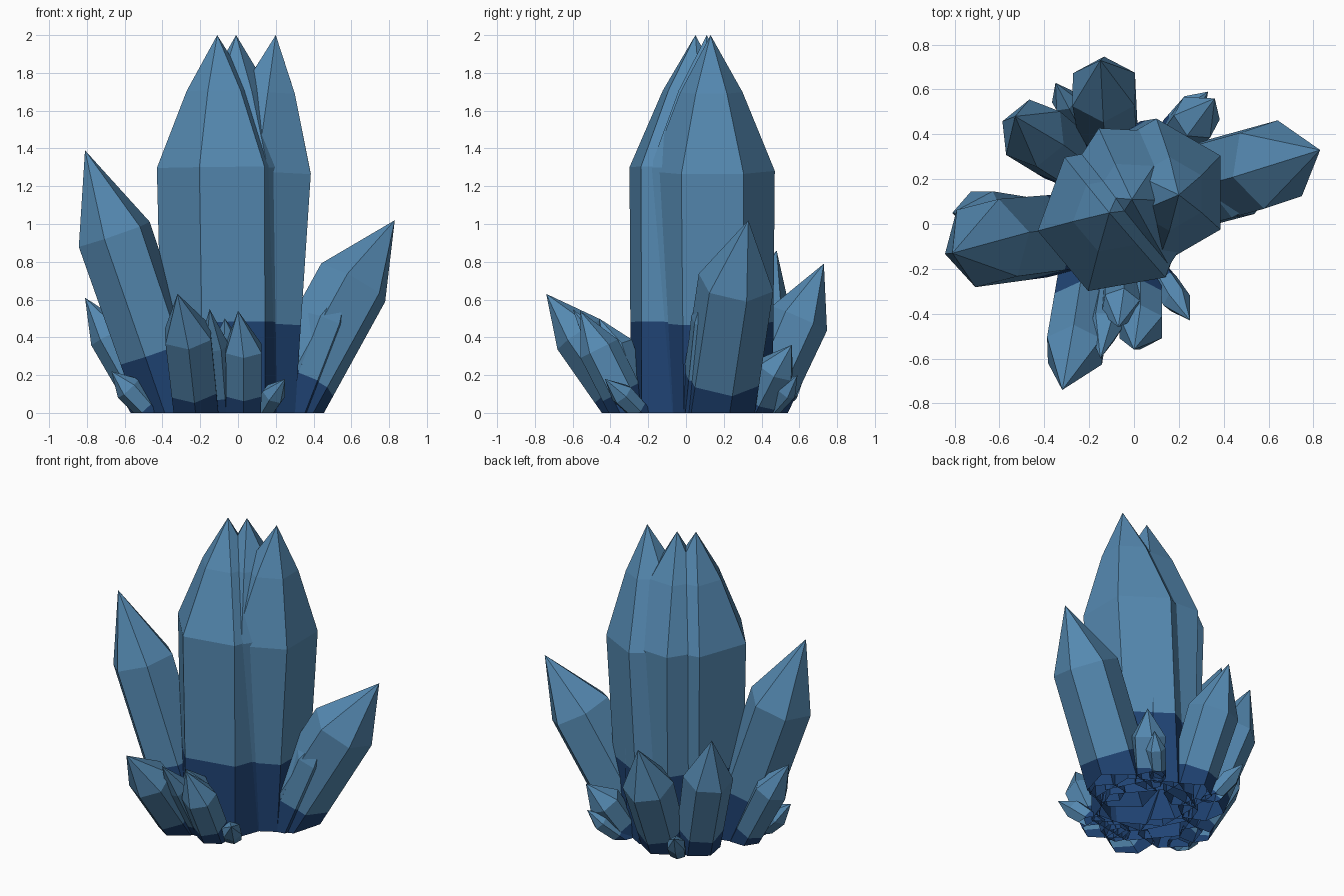
import bpy, bmesh
from math import cos, sin, radians
from mathutils import Vector

cube = bpy.data.objects.get("Cube")
if cube:
    bpy.data.objects.remove(cube)


def material(name, rgb):
    m = bpy.data.materials.new(name)
    m.use_nodes = True
    m.diffuse_color = (*rgb, 1)
    m.node_tree.nodes["Principled BSDF"].inputs["Base Color"].default_value = (*rgb, 1)
    return m


LIGHT = material("crystal_blue", (0.09, 0.25, 0.44))
DARK = material("deep_root_blue", (0.014, 0.057, 0.175))
SIDES = 6


def crystal(name, base, shoulder, tip, radius, band, turn=0, taper=0.85, facet=None):
    """Tapered hexagonal shaft with a pointed tip and a dark root, open at the ground."""
    base, shoulder, tip = Vector(base), Vector(shoulder), Vector(tip)
    axis = shoulder - base
    tilt = Vector((0, 0, 1)).rotation_difference(axis)
    bm = bmesh.new()

    def ring(centre, r):
        angles = [radians(turn + 360 * i / SIDES) for i in range(SIDES)]
        return [bm.verts.new(centre + tilt @ Vector((r * cos(a), r * sin(a), 0))) for a in angles]

    # shaft rings: buried root, top of the dark band, shoulder
    stops = [-radius / axis.length, band / shoulder.z, 1]
    rings = [ring(base + axis * t, radius * (taper + (1 - taper) * t)) for t in stops]
    if facet:
        t, scale = facet
        rings.append(ring(shoulder.lerp(tip, t), radius * scale))
    for level, (low, high) in enumerate(zip(rings, rings[1:])):
        for i in range(SIDES):
            j = (i + 1) % SIDES
            face = bm.faces.new((low[i], low[j], high[j], high[i]))
            face.material_index = 1 if level == 0 else 0
    apex = bm.verts.new(tip)
    for i in range(SIDES):
        bm.faces.new((rings[-1][i], rings[-1][(i + 1) % SIDES], apex))

    # trim at ground level
    bmesh.ops.bisect_plane(bm, geom=bm.verts[:] + bm.edges[:] + bm.faces[:],
                           plane_co=(0, 0, 0), plane_no=(0, 0, 1), clear_inner=True)

    mesh = bpy.data.meshes.new(name)
    bm.to_mesh(mesh)
    bm.free()
    mesh.materials.append(LIGHT)
    mesh.materials.append(DARK)
    bpy.context.collection.objects.link(bpy.data.objects.new(name, mesh))


# Central spires
top = (0.58, 0.5)
crystal("spire_front", (-.07, .02, 0), (-.085, .03, 1.3), (-.11, .05, 2), .35, .48, 10, .95, top)
crystal("spire_right", (.03, .145, 0), (.1, .14, 1.28), (.2, .13, 2), .33, .48, 30, .95, top)
crystal("spire_back", (0, .12, 0), (0, .12, 1.3), (-.01, .11, 2), .345, .48, -3, .92, top)

# Large leaning crystals
crystal("left_large", (-.33, -.05, 0), (-.655, -.085, .945), (-.81, -.13, 1.39), .205, .32, 14, .95)
crystal("right_large", (.23, .16, 0), (.61, .265, .69), (.83, .33, 1.02), .205, .19, 18, 1)
crystal("right_companion", (.28, .08, 0), (.47, .13, .49), (.58, .11, .69), .11, .19, 10, 1)

# Front cluster
crystal("front_medium", (-.22, -.28, 0), (-.265, -.565, .415), (-.32, -.74, .63), .14, .13, 30, .97)
crystal("front_small", (.03, -.29, 0), (.03, -.46, .34), (0, -.56, .54), .11, .11, 30, .97)
crystal("front_sliver", (-.1, -.27, 0), (-.13, -.46, .36), (-.15, -.6, .55), .08, .1, 0, .97)
crystal("front_chip", (-.06, -.25, 0), (-.06, -.37, .36), (-.07, -.46, .5), .09, .1, 20, .97)
crystal("front_tiny", (.13, -.24, 0), (.19, -.34, .1), (.25, -.43, .18), .065, .02, 15)

# Left cluster
crystal("left_small", (-.46, .03, 0), (-.68, .05, .41), (-.81, .05, .61), .11, .09, 0)
crystal("left_tiny", (-.46, -.13, 0), (-.58, -.15, .13), (-.67, -.17, .22), .075, .03, 0)

# Back cluster
crystal("back_medium", (-.11, .38, 0), (-.135, .6, .5), (-.15, .73, .79), .16, .14, 30, .9)
crystal("back_left_medium", (-.29, .29, 0), (-.45, .405, .56), (-.53, .48, .86), .155, .15, 38, .9)
crystal("back_left_tiny", (-.25, .44, 0), (-.31, .55, .12), (-.35, .63, .2), .06, .03, 0)
crystal("back_right_small", (.18, .36, 0), (.28, .475, .23), (.36, .56, .36), .11, .07, 0)
crystal("back_right_tiny", (.17, .43, 0), (.27, .53, .12), (.33, .59, .2), .06, .03, 20)
